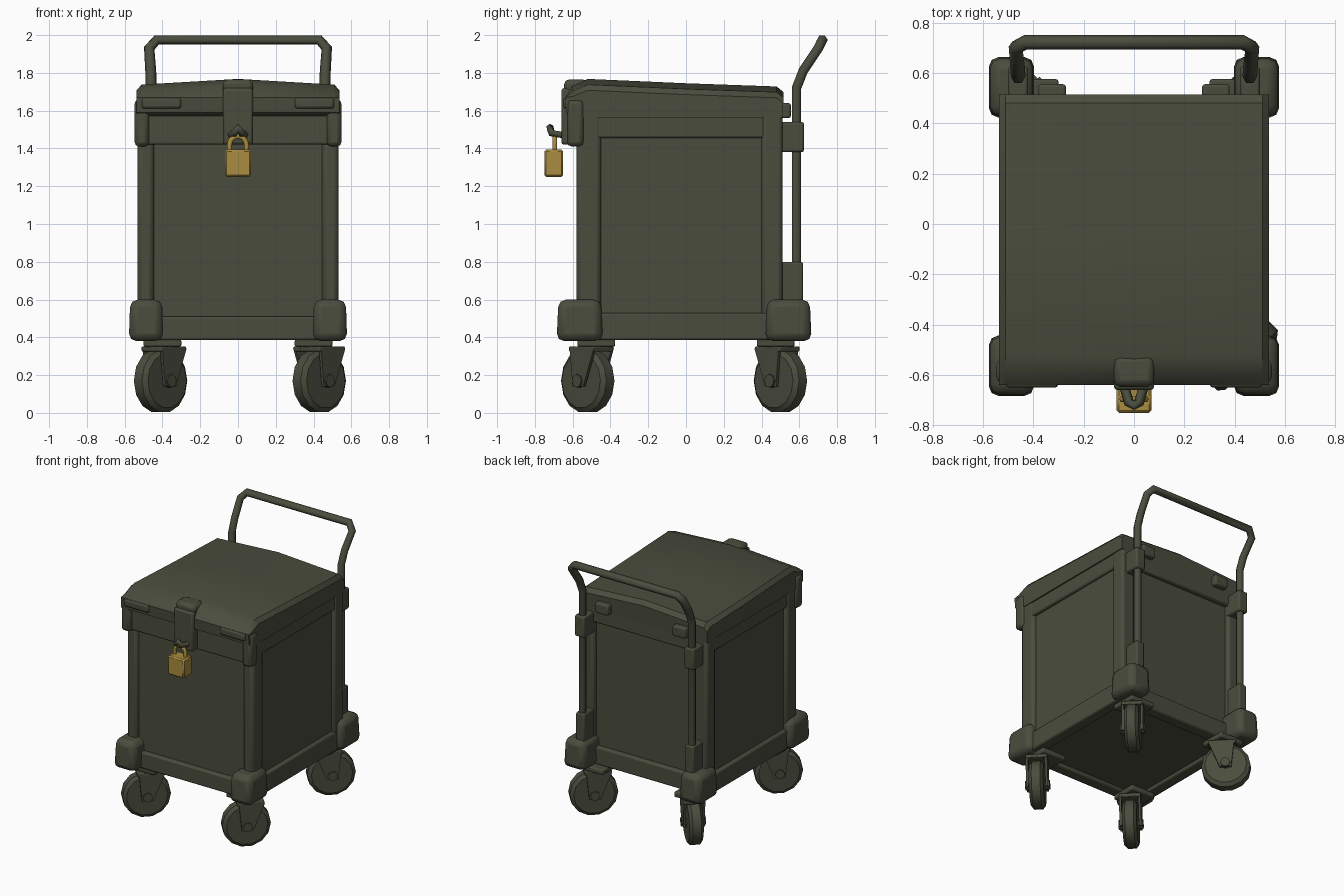
import bpy, bmesh, math
from mathutils import Vector, Matrix

cube = bpy.data.objects.get("Cube")
if cube:
    bpy.data.objects.remove(cube, do_unlink=True)


def material(name, rgb):
    m = bpy.data.materials.new(name)
    m.use_nodes = True
    m.diffuse_color = (*rgb, 1)
    m.node_tree.nodes["Principled BSDF"].inputs["Base Color"].default_value = (*rgb, 1)
    return m


OLIVE = material("olive paint", (0.068, 0.073, 0.047))
BRASS = material("brass", (0.40, 0.26, 0.05))


def finish(name, bm, mat=OLIVE, bevel=0.0, segments=2):
    bmesh.ops.recalc_face_normals(bm, faces=bm.faces)
    mesh = bpy.data.meshes.new(name)
    bm.to_mesh(mesh)
    bm.free()
    mesh.materials.append(mat)
    obj = bpy.data.objects.new(name, mesh)
    bpy.context.collection.objects.link(obj)
    if bevel:
        mod = obj.modifiers.new("Bevel", 'BEVEL')
        mod.width, mod.segments = bevel, segments
        mod.limit_method = 'ANGLE'
    bpy.ops.object.select_all(action='DESELECT')
    obj.select_set(True)
    bpy.context.view_layer.objects.active = obj
    bpy.ops.object.shade_smooth_by_angle(angle=math.radians(35))
    return obj


def box(name, lo, hi, bevel=0.012, mat=OLIVE, top=1.0, segments=2):
    """Box between two corners; top scales the upper face."""
    lo, hi = Vector(lo), Vector(hi)
    bm = bmesh.new()
    bmesh.ops.create_cube(bm, size=1)
    for v in bm.verts:
        if v.co.z > 0:
            v.co.x *= top
            v.co.y *= top
        v.co = (lo + hi) / 2 + v.co * (hi - lo)
    return finish(name, bm, mat, bevel, segments)


def mirrored_box(name, lo, hi, **kw):
    """Box on the left (+x) and its twin on the right."""
    box("left_" + name, lo, hi, **kw)
    box("right_" + name, (-hi[0], lo[1], lo[2]), (-lo[0], hi[1], hi[2]), **kw)


def loft(name, sections, mat=OLIVE, bevel=0.0, segments=1):
    """Solid skin through a list of equal-length point loops."""
    bm = bmesh.new()
    rings = [[bm.verts.new(p) for p in s] for s in sections]
    n = len(rings[0])
    for a, b in zip(rings, rings[1:]):
        for i in range(n):
            j = (i + 1) % n
            bm.faces.new((a[i], a[j], b[j], b[i]))
    bm.faces.new(rings[0])
    bm.faces.new(rings[-1])
    return finish(name, bm, mat, bevel, segments)


def tube(name, points, radius, mat=OLIVE):
    curve = bpy.data.curves.new(name, 'CURVE')
    curve.dimensions = '3D'
    curve.bevel_depth, curve.bevel_resolution = radius, 1
    curve.use_fill_caps = True
    line = curve.splines.new('POLY')
    line.points.add(len(points) - 1)
    for p, co in zip(line.points, points):
        p.co = (*co, 1)
    curve.materials.append(mat)
    obj = bpy.data.objects.new(name, curve)
    bpy.context.collection.objects.link(obj)


# Body: recessed core with posts and rails around its panels
box("body_core", (-0.505, -0.555, 0.41), (0.505, 0.475, 1.7), bevel=0)
mirrored_box("front_post", (0.445, -0.58, 0.4), (0.532, -0.45, 1.6), bevel=0.025)
mirrored_box("back_post", (0.42, 0.4, 0.4), (0.532, 0.51, 1.6), bevel=0.02)
mirrored_box("side_bottom_rail", (0.45, -0.56, 0.385), (0.535, 0.5, 0.53))
box("front_bottom_rail", (-0.5, -0.59, 0.385), (0.5, -0.5, 0.51))
box("back_bottom_rail", (-0.5, 0.42, 0.385), (0.5, 0.51, 0.52))
box("back_top_rail", (-0.5, 0.42, 1.46), (0.5, 0.51, 1.66))
mirrored_box("side_top_rail", (0.47, -0.55, 1.455), (0.527, 0.48, 1.64))
box("front_top_band", (-0.52, -0.6, 1.42), (0.52, -0.5, 1.62))

# Lid: side profile lofted across x with a slight crown
profile = [(-0.58, 1.56), (-0.635, 1.59), (-0.64, 1.67), (-0.60, 1.735), (-0.52, 1.768),
           (0.0, 1.745), (0.48, 1.728), (0.515, 1.70), (0.51, 1.56)]
lid = []
for x, drop in ((-0.537, 0.06), (-0.51, 0.03), (0, 0), (0.51, 0.03), (0.537, 0.06)):
    lid.append([(x, y, z - drop * (z > 1.69)) for y, z in profile])
loft("lid", lid)
mirrored_box("lid_corner_guard", (0.47, -0.63, 1.41), (0.548, -0.54, 1.66), bevel=0.025)
mirrored_box("lid_front_clip", (0.3, -0.65, 1.61), (0.51, -0.6, 1.67), bevel=0.015)

# Hasp, staple and padlock
box("hasp_plate", (-0.08, -0.66, 1.42), (0.08, -0.57, 1.72), bevel=0.015)
box("hasp_top", (-0.08, -0.645, 1.69), (0.08, -0.52, 1.765), bevel=0.025)
tube("staple", [(-0.04, -0.64, 1.47), (-0.02, -0.71, 1.48), (0, -0.72, 1.51),
                (0.02, -0.71, 1.48), (0.04, -0.64, 1.47)], 0.02)
box("padlock_body", (-0.07, -0.75, 1.25), (0.07, -0.65, 1.395), bevel=0.01, mat=BRASS, segments=1)
arch = [(0.045 * math.cos(a * math.pi / 6), -0.695, 1.42 + 0.045 * math.sin(a * math.pi / 6))
        for a in range(7)]
tube("padlock_shackle", [(0.045, -0.695, 1.38)] + arch + [(-0.045, -0.695, 1.38)], 0.014, BRASS)

# Corner bumpers
for tag, y0, y1 in (("front", -0.685, -0.44), ("back", 0.42, 0.665)):
    mirrored_box(tag + "_bumper", (0.395, y0, 0.38), (0.578, y1, 0.6),
                 bevel=0.04, top=0.92)

# Push handle with its mounts and the rear hinges
handle_path = [(0.46, 0.585, 1.72), (0.462, 0.62, 1.81), (0.47, 0.70, 1.93), (0.43, 0.722, 1.975)]
tube("push_handle", [(0.46, 0.585, 0.5)] + handle_path
     + [(-x, y, z) for x, y, z in reversed(handle_path)] + [(-0.46, 0.585, 0.5)], 0.029)
mirrored_box("handle_upper_mount", (0.42, 0.48, 1.38), (0.5, 0.625, 1.54))
mirrored_box("handle_lower_mount", (0.425, 0.48, 0.56), (0.495, 0.62, 0.8))
mirrored_box("lid_hinge", (0.27, 0.48, 1.56), (0.38, 0.555, 1.64))

# Swivelled casters: wheel, hub, fork cheeks and swivel plate


def caster(tag, x, y, angle):
    turn = Matrix.Translation((x, y, 0)) @ Matrix.Rotation(math.radians(angle), 4, 'Z')
    # tyre outline as (offset along axle, radius)
    outline = [(-0.05, 0.09), (-0.05, 0.145), (-0.03, 0.17), (0.03, 0.17), (0.05, 0.145), (0.05, 0.09)]
    sides = 14
    rings = [[turn @ Vector((r * math.cos(t), w, 0.17 + r * math.sin(t)))
              for t in (2 * math.pi * k / sides for k in range(sides))] for w, r in outline]
    loft(tag + "_wheel", rings)
    hub = [[turn @ Vector((0.035 * math.cos(k * math.pi / 4), w, 0.17 + 0.035 * math.sin(k * math.pi / 4)))
            for k in range(8)] for w in (-0.085, 0.085)]
    loft(tag + "_axle", hub)
    cheek = [(-0.04, 0.14), (0.04, 0.14), (0.12, 0.34), (-0.06, 0.34)]
    for side, s in (("outer", 1), ("inner", -1)):
        loft(tag + "_fork_" + side,
             [[turn @ Vector((u, s * w, z)) for u, z in cheek] for w in (0.058, 0.075)])
    plate = box(tag + "_fork_crown", (-0.07, -0.075, 0.325), (0.12, 0.075, 0.352), bevel=0.006)
    plate.matrix_world = turn
    sx, sy = math.copysign(0.4, x), math.copysign(0.475, y)
    box(tag + "_swivel_plate", (sx - 0.1, sy - 0.1, 0.35), (sx + 0.1, sy + 0.1, 0.39), bevel=0.01)


caster("front_left", 0.43, -0.52, 45)
caster("front_right", -0.41, -0.52, 45)
caster("back_left", 0.43, 0.50, -135)
caster("back_right", -0.41, 0.50, -45)
